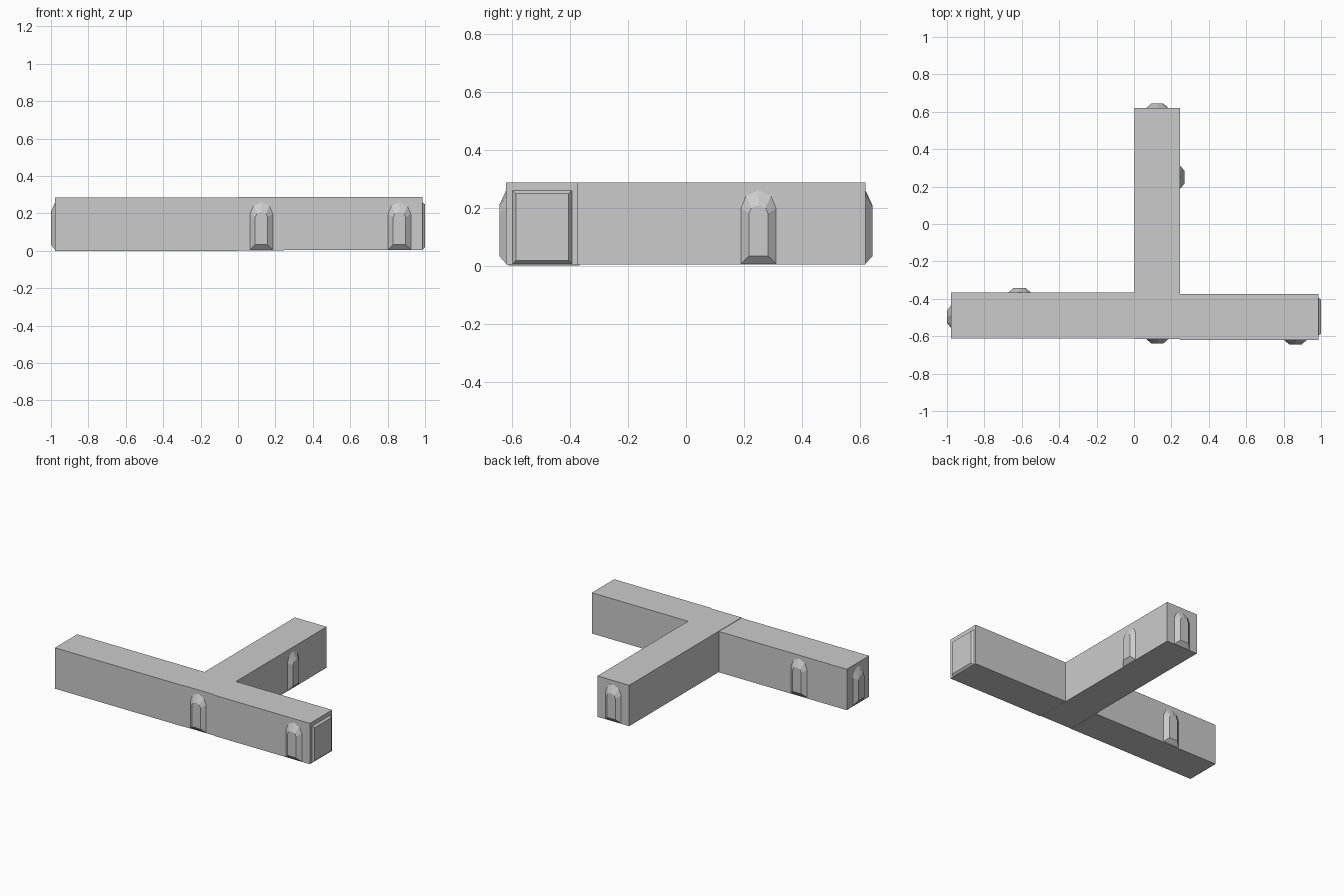
import bpy, bmesh, math

if "Cube" in bpy.data.objects:
    bpy.data.objects.remove(bpy.data.objects["Cube"])

grey = bpy.data.materials.new("plain grey")
grey.diffuse_color = (0.6, 0.6, 0.6, 1)
grey.use_nodes = True
grey.node_tree.nodes["Principled BSDF"].inputs["Base Color"].default_value = grey.diffuse_color


def finish(bm, name):
    mesh = bpy.data.meshes.new(name)
    bm.to_mesh(mesh)
    bm.free()
    mesh.materials.append(grey)
    obj = bpy.data.objects.new(name, mesh)
    bpy.context.collection.objects.link(obj)


def box(name, lo, hi):
    bm = bmesh.new()
    bmesh.ops.create_cube(bm, size=1)
    for v in bm.verts:
        for i in range(3):
            v.co[i] = lo[i] if v.co[i] < 0 else hi[i]
    finish(bm, name)


def raised_panel(name, pos, degrees, outer, inner, depth):
    """Bevelled panel on a wall: outer outline on the wall, inner outline out by depth."""
    a = math.radians(degrees)
    bm = bmesh.new()

    def ring(outline, d):
        return [bm.verts.new((pos[0] + d * math.cos(a) - u * math.sin(a),
                              pos[1] + d * math.sin(a) + u * math.cos(a), z))
                for u, z in outline]

    base, tip = ring(outer, 0), ring(inner, depth)
    n = len(base)
    for i in range(n):
        j = (i + 1) % n
        bm.faces.new((base[i], base[j], tip[j], tip[i]))
    bm.faces.new(tip)
    finish(bm, name)


def arch(half, bottom, spring, shoulder, shoulder_z, top):
    return [(-half, bottom), (half, bottom), (half, spring), (shoulder, shoulder_z),
            (0, top), (-shoulder, shoulder_z), (-half, spring)]


def rect(half, bottom, top):
    return [(-half, bottom), (half, bottom), (half, top), (-half, top)]


# Corridors forming the T
box("left_corridor", (-0.978, -0.612, 0.0), (0.003, -0.367, 0.284))
box("right_corridor", (0.247, -0.620, 0.004), (0.986, -0.375, 0.287))
box("stem_corridor", (0.003, -0.614, 0.003), (0.247, 0.619, 0.287))

# Pointed-arch doors
outer = arch(0.061, 0.006, 0.197, 0.043, 0.240, 0.260)
inner = arch(0.033, 0.033, 0.180, 0.024, 0.199, 0.208)
doors = {
    "stem_front_door": ((0.125, -0.614), -90),
    "right_front_door": ((0.863, -0.620), -90),
    "stem_side_door": ((0.247, 0.25), 0),
    "stem_back_door": ((0.125, 0.619), 90),
    "left_back_door": ((-0.612, -0.367), 90),
    "left_end_door": ((-0.978, -0.495), 180),
}
for name, (pos, deg) in doors.items():
    raised_panel(name, pos, deg, outer, inner, 0.022 if deg == 180 else 0.024)

# Square gate on the right end
raised_panel("right_end_gate", (0.986, -0.4955), 0,
             rect(0.102, 0.006, 0.259), rect(0.091, 0.018, 0.248), 0.014)
